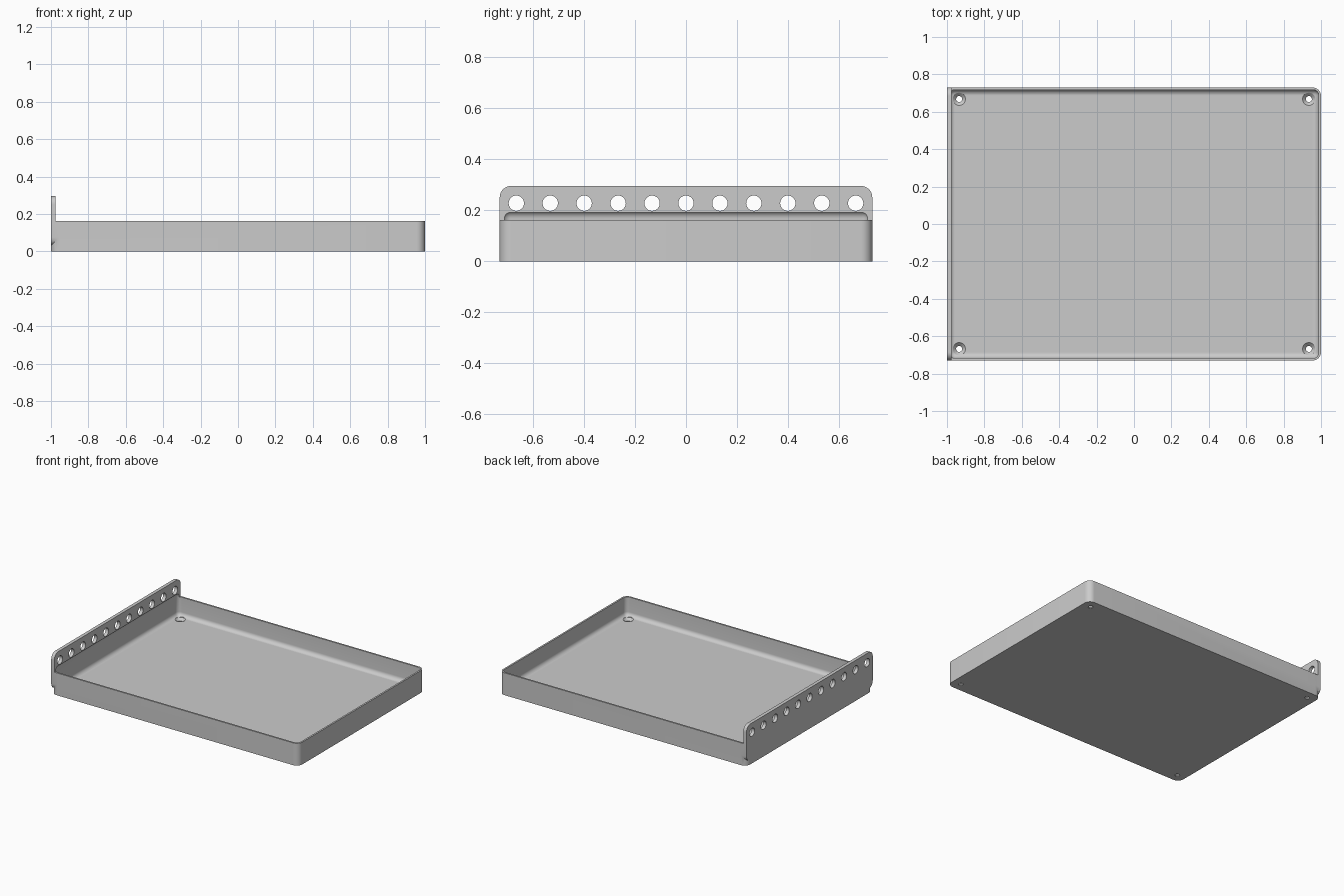
import bpy, bmesh, math
from mathutils import Matrix, Vector

old = bpy.data.objects.get("Cube")
if old:
    bpy.data.objects.remove(old)

HALF_X, HALF_Y = 1.0, 0.73
RIM, FLOOR, WALL, CORNER = 0.163, 0.025, 0.0125, 0.045

grey = bpy.data.materials.new("plain grey")
grey.use_nodes = True
colour = (0.6, 0.6, 0.6, 1)
grey.diffuse_color = colour
grey.node_tree.nodes["Principled BSDF"].inputs["Base Color"].default_value = colour


def finish(bm, name):
    bmesh.ops.recalc_face_normals(bm, faces=bm.faces)
    mesh = bpy.data.meshes.new(name)
    bm.to_mesh(mesh)
    bm.free()
    obj = bpy.data.objects.new(name, mesh)
    bpy.context.collection.objects.link(obj)
    mesh.materials.append(grey)
    return obj


def rounded_box(name, low, high, radius=0, axis=None):
    """Box, rounded on the edges along one axis or on all edges."""
    low, high = Vector(low), Vector(high)
    bm = bmesh.new()
    bmesh.ops.create_cube(bm, size=1)
    bmesh.ops.scale(bm, vec=high - low, verts=bm.verts)
    bmesh.ops.translate(bm, vec=(low + high) / 2, verts=bm.verts)
    edges = [e for e in bm.edges if axis is None or
             abs((e.verts[0].co - e.verts[1].co).normalized()[axis]) > 0.9]
    if radius:
        bmesh.ops.bevel(bm, geom=edges, offset=radius, segments=8,
                        profile=0.5, affect='EDGES')
    return finish(bm, name)


def combine(target, other, operation):
    mod = target.modifiers.new(operation.lower(), 'BOOLEAN')
    mod.operation, mod.object, mod.solver = operation, other, 'EXACT'
    bpy.context.view_layer.objects.active = target
    bpy.ops.object.modifier_apply(modifier=mod.name)
    bpy.data.objects.remove(other)


# Mounting flange, thicker below the rim where it fills the tray corners
flange = rounded_box("flange", (-HALF_X, -HALF_Y, 0.03),
                     (CORNER - HALF_X, HALF_Y, 0.296), CORNER, axis=0)
step = rounded_box("step_cutter", (-0.975, -1, RIM), (0, 1, 0.5))
combine(flange, step, 'DIFFERENCE')

# Tray body
tray = rounded_box("tray_with_flange", (-HALF_X, -HALF_Y, 0),
                   (HALF_X, HALF_Y, RIM), CORNER, axis=2)
combine(tray, flange, 'UNION')

# Filleted cavity, which also dips into the flange
cavity = rounded_box("cavity_cutter", (WALL - HALF_X, WALL - HALF_Y, FLOOR),
                     (HALF_X - WALL, HALF_Y - WALL, 0.198), 0.03)
combine(tray, cavity, 'DIFFERENCE')

# Row of holes through the flange
bm = bmesh.new()
for i in range(-5, 6):
    place = Matrix.Translation((-0.99, i * 0.133, 0.228)) @ Matrix.Rotation(math.pi / 2, 4, 'Y')
    bmesh.ops.create_cone(bm, cap_ends=True, segments=32, radius1=0.03,
                          radius2=0.03, depth=0.1, matrix=place)
combine(tray, finish(bm, "flange_hole_cutter"), 'DIFFERENCE')

# Countersunk screw holes in the floor corners
profile = [(0, -0.02), (0.016, -0.02), (0.016, FLOOR - 0.018),
           (0.034, FLOOR), (0.034, FLOOR + 0.03), (0, FLOOR + 0.03)]
bm = bmesh.new()
for sx in (-1, 1):
    for sy in (-1, 1):
        centre = Vector((sx * 0.935, sy * 0.668, 0))
        verts = [bm.verts.new(centre + Vector((r, 0, z))) for r, z in profile]
        edges = [bm.edges.new(pair) for pair in zip(verts, verts[1:])]
        bmesh.ops.spin(bm, geom=verts + edges, cent=centre, axis=(0, 0, 1),
                       angle=math.tau, steps=32)
bmesh.ops.remove_doubles(bm, verts=bm.verts, dist=0.0001)
combine(tray, finish(bm, "screw_hole_cutter"), 'DIFFERENCE')

# Smooth fillets, sharp edges kept
bpy.ops.object.select_all(action='DESELECT')
tray.select_set(True)
bpy.context.view_layer.objects.active = tray
bpy.ops.object.shade_smooth_by_angle(angle=math.radians(30))
